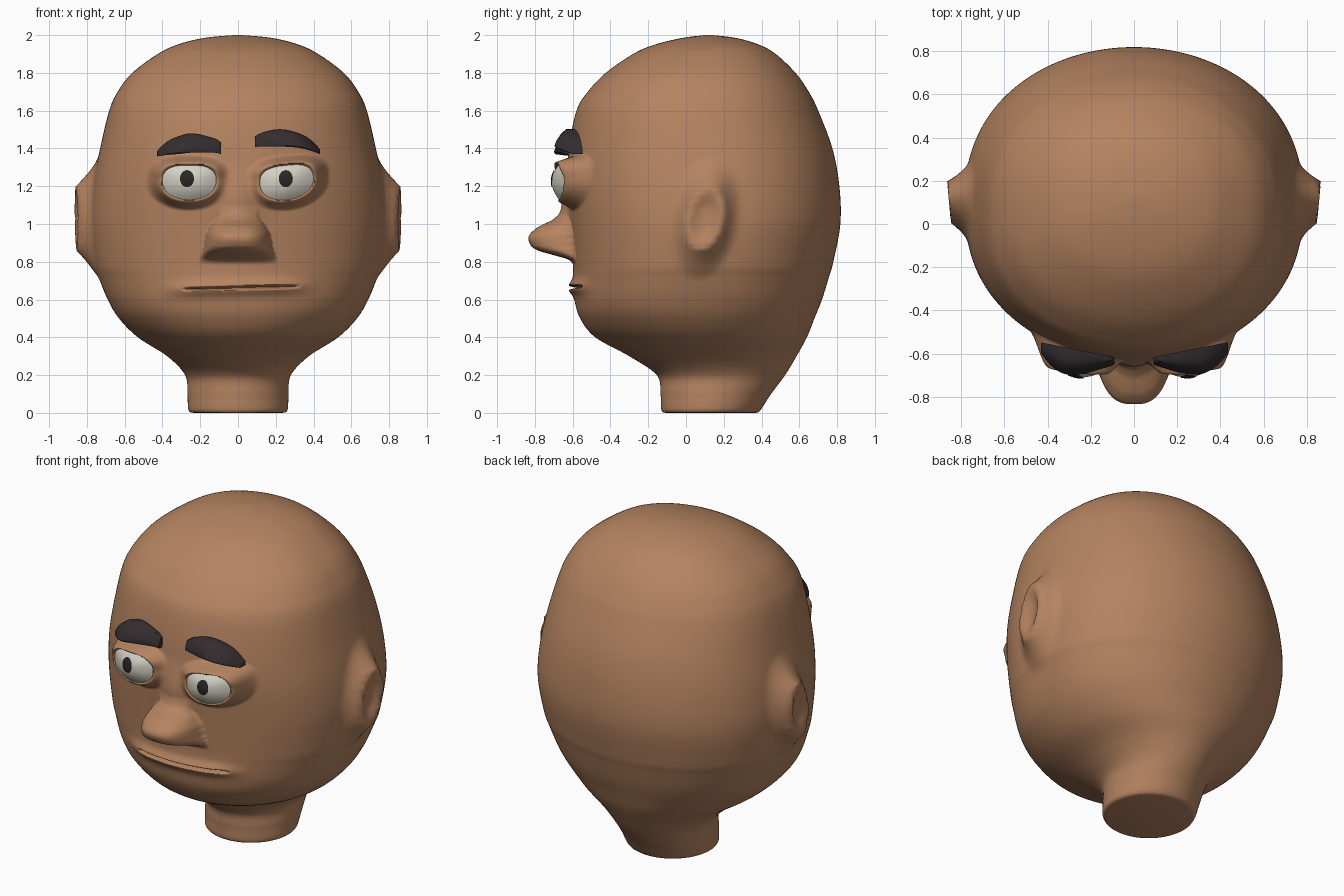
import bpy, bmesh, math
from mathutils import Vector

cube = bpy.data.objects.get("Cube")
if cube:
    bpy.data.objects.remove(cube)


def material(name, rgb):
    m = bpy.data.materials.new(name)
    m.use_nodes = True
    m.diffuse_color = (*rgb, 1)
    m.node_tree.nodes["Principled BSDF"].inputs["Base Color"].default_value = (*rgb, 1)
    return m


skin = material("warm brown skin", (0.46, 0.228, 0.118))
white = material("eye white", (0.66, 0.64, 0.55))
black = material("pupil black", (0.024, 0.018, 0.018))
hair = material("dark brow hair", (0.034, 0.026, 0.028))


def smooth(a, b, v):
    t = min(1, max(0, (v - a) / (b - a)))
    return t * t * (3 - 2 * t)


def spline(points, i, t):
    """Catmull-Rom point on span i of a list of vectors."""
    p1, p2 = points[i], points[i + 1]
    p0 = points[i - 1] if i else p1
    p3 = points[i + 2] if i + 2 < len(points) else p2
    return 0.5 * (2 * p1 + (p2 - p0) * t + (2 * p0 - 5 * p1 + 4 * p2 - p3) * t ** 2
                  + (3 * p1 - p0 - 3 * p2 + p3) * t ** 3)


def lookup(table, v):
    """Smooth value at key v in a list of (key, value) vectors."""
    if v <= table[0][0]:
        return table[0][1]
    for i in range(len(table) - 1):
        a, b = table[i][0], table[i + 1][0]
        if v <= b:
            return spline(table, i, (v - a) / (b - a))[1]
    return table[-1][1]


def loft(name, rings, mat, angle=60, tip=None):
    """Skin closed rings; end with a tip point or a flat cap."""
    bm = bmesh.new()
    loops = [[bm.verts.new(p) for p in ring] for ring in rings]
    n = len(loops[0])
    for a, b in zip(loops, loops[1:]):
        for k in range(n):
            j = (k + 1) % n
            bm.faces.new((a[k], a[j], b[j], b[k]))
    if tip:
        end = bm.verts.new(tip)
        for k in range(n):
            bm.faces.new((loops[-1][k], loops[-1][(k + 1) % n], end))
    else:
        bm.faces.new(loops[-1])
    bm.faces.new(loops[0][::-1])
    bmesh.ops.recalc_face_normals(bm, faces=bm.faces)
    me = bpy.data.meshes.new(name)
    bm.to_mesh(me)
    bm.free()
    ob = bpy.data.objects.new(name, me)
    bpy.context.collection.objects.link(ob)
    me.materials.append(mat)
    bpy.ops.object.select_all(action="DESELECT")
    ob.select_set(True)
    bpy.context.view_layer.objects.active = ob
    bpy.ops.object.shade_smooth_by_angle(angle=math.radians(angle))


# Eye opening: flat-topped outline and domed surface
EYE_X, EYE_Z = 0.258, 1.228


def eye_rho(dx, dz, side):
    if side > 0:
        dz -= 0.1 * dx
    h, p = (0.088, 3) if dz > 0 else (0.1, 2.1)
    return (abs(dx / 0.142) ** p + abs(dz / h) ** p) ** (1 / p)


def eye_dome(dx, dz, side):
    return -0.712 + 0.042 * min(1, eye_rho(dx, dz, side)) ** 2 + 0.19 * max(dx, 0)


NOSE_HEIGHT = [Vector(p) for p in (
    (0.79, 0), (0.815, 0.03), (0.84, 0.115), (0.86, 0.18), (0.88, 0.212), (0.92, 0.226), (0.95, 0.212),
    (0.98, 0.17), (1.0, 0.12), (1.02, 0.065), (1.05, 0.02), (1.1, 0))]
NOSE_WIDTH = [Vector(p) for p in ((0.8, 0.205), (0.88, 0.182), (0.95, 0.168), (1.0, 0.14), (1.04, 0.11))]


def shape_face(x, y, z):
    """Raise the nose, lips and eyelids out of the front of the head."""
    side = 1 if x > 0 else -1
    # nose and bridge
    u = abs(x) / lookup(NOSE_WIDTH, z)
    if u < 1:
        y -= lookup(NOSE_HEIGHT, z) * (1 - u ** 3) ** 0.6
    y -= 0.035 * math.exp(-(x / 0.09) ** 2) * smooth(0.95, 1.05, z) * (1 - smooth(1.1, 1.35, z))
    # lips with a thin slit
    d = z - 0.662 - 0.025 * x
    fade = 1 - smooth(0.2, 0.45, abs(x))
    y -= 0.03 * fade * math.exp(-(d / 0.038) ** 2)
    y += 0.05 * (1 - smooth(0.24, 0.32, abs(x - 0.015))) * math.exp(-(d / 0.007) ** 2)
    # eyelids around a hollow for the eyeball
    dx, dz = abs(x) - EYE_X, z - EYE_Z
    rho = eye_rho(dx, dz, side)
    if rho < 1.65:
        lid = eye_dome(dx, dz, side) - 0.005 - 0.022 * smooth(0, 0.08, dz)
        lid += 0.035 * (1 - smooth(0.9, 1.04, rho)) + 0.06 * max(0, rho - 1.1)
        y += (lid - y) * (1 - smooth(1.05, 1.6, rho))
    return y


def shape_ear(x, y, z):
    """Pull a flat-faced ear out of the side of the head."""
    c = 0.1 + 0.12 * (z - 1.03)
    rho = math.hypot((y - c) / 0.1, (z - 1.03) / 0.18)
    if rho > 1.9:
        return x
    target = 0.857 + 0.09 * (y - 0.1) - 0.025 * (1 - smooth(0.3, 0.85, rho))
    w = (1 - max(0, rho - 0.95) / 0.95) ** 2
    return math.copysign(abs(x) + (target - abs(x)) * w, x)


# Head profile: height, half width, front, back
PROFILE = [Vector(p) for p in (
    (0, 0.235, -0.11, 0.37), (0.015, 0.262, -0.13, 0.395), (0.1, 0.268, -0.135, 0.45),
    (0.2, 0.28, -0.155, 0.525), (0.3, 0.375, -0.3, 0.585), (0.4, 0.53, -0.48, 0.64),
    (0.5, 0.63, -0.56, 0.68), (0.6, 0.69, -0.59, 0.72), (0.72, 0.738, -0.597, 0.757),
    (0.8, 0.762, -0.6, 0.78), (1.0, 0.785, -0.615, 0.817), (1.2, 0.77, -0.63, 0.812),
    (1.4, 0.73, -0.62, 0.775), (1.6, 0.682, -0.58, 0.7), (1.7, 0.637, -0.52, 0.65),
    (1.8, 0.56, -0.425, 0.58), (1.9, 0.425, -0.28, 0.475), (1.95, 0.32, -0.165, 0.385),
    (1.985, 0.18, -0.02, 0.265), (2.0, 0.02, 0.1, 0.14))]
SEGMENTS = 288


def head_ring(z, w, front, back):
    ring = []
    cy, ry = (front + back) / 2, (back - front) / 2
    square = smooth(0.3, 0.6, z)        # round neck, squarer skull
    for k in range(SEGMENTS):
        t = math.tau * k / SEGMENTS
        a = t - 0.55 * math.sin(t)      # closer spacing across the face
        x, c = w * math.sin(a), math.cos(a)
        power = 1 - square * (0.17 if c > 0 else 0.12)
        y = cy - ry * math.copysign(abs(c) ** power, c)
        if y < cy and abs(x) < 0.55 and 0.5 < z < 1.45:
            y = shape_face(x, y, z)
        elif 0.65 < z < 1.4:
            x = shape_ear(x, y, z)
        ring.append((x, y, z))
    return ring


rings = []
for i in range(len(PROFILE) - 1):
    low, high = PROFILE[i][0], PROFILE[i + 1][0]
    step = 0.003 if 0.55 < low < 0.7 else 0.006 if 0.7 < low < 1.35 else 0.015
    count = max(5, math.ceil((high - low) / step))
    rings += [head_ring(*spline(PROFILE, i, k / count)) for k in range(count)]
rings.append(head_ring(*PROFILE[-1]))
loft("head", rings, skin, 75, tip=(0, 0.12, 2.0))


# Eyes: domed whites with thin pupils on them
def eye_patch(name, side, outline, cx, cz, lift, mat):
    rings = []
    for r in [1 - k / 10 for k in range(10)]:
        ring = []
        for k in range(48):
            dx, dz = outline(math.tau * k / 48)
            dx, dz = cx + dx * r, cz + dz * r
            ring.append((side * (EYE_X + dx), eye_dome(dx, dz, side) - lift, EYE_Z + dz))
        rings.append(ring)
    tip = (side * (EYE_X + cx), eye_dome(cx, cz, side) - lift, EYE_Z + cz)
    loft(name, rings, mat, 60, tip)


for side, label in ((1, "left"), (-1, "right")):
    def opening(a):
        c, s = math.cos(a), math.sin(a)
        rho = eye_rho(c, s, side)
        return c / rho, s / rho

    def pupil(a):
        return 0.037 * math.cos(a), 0.045 * math.sin(a)

    eye_patch(label + "_eye_white", side, opening, 0, 0, 0, white)
    eye_patch(label + "_pupil", side, pupil, -0.005 if side > 0 else 0.012, 0.012, 0.004, black)


# Eyebrows: wedge sections (x, bottom, top, front) lofted sideways
BROWS = {
    "left_eyebrow": ((0.09, 1.408, 1.462, -0.65), (0.13, 1.41, 1.485, -0.665), (0.22, 1.41, 1.502, -0.69),
                     (0.31, 1.405, 1.485, -0.695), (0.38, 1.39, 1.45, -0.66), (0.435, 1.37, 1.395, -0.6)),
    "right_eyebrow": ((-0.09, 1.37, 1.43, -0.65), (-0.13, 1.378, 1.455, -0.665), (-0.24, 1.378, 1.48, -0.695),
                      (-0.32, 1.37, 1.463, -0.695), (-0.38, 1.365, 1.433, -0.66), (-0.43, 1.358, 1.385, -0.6)),
}
for name, rows in BROWS.items():
    rows = [Vector(r) for r in rows]
    stations = [spline(rows, i, k / 6) for i in range(len(rows) - 1) for k in range(6)] + [rows[-1]]
    sections = []
    for x, low, top, front in stations:
        h = top - low
        depth = 0.2 * abs(x) - 0.635 - front
        sections.append([(x, front + depth * d, low + h * f) for d, f in (
            (1, 0), (0.04, 0), (0, 0.08), (0.1, 0.4), (0.3, 0.75), (0.55, 1), (1, 1))])
    loft(name, sections, hair, 50)
